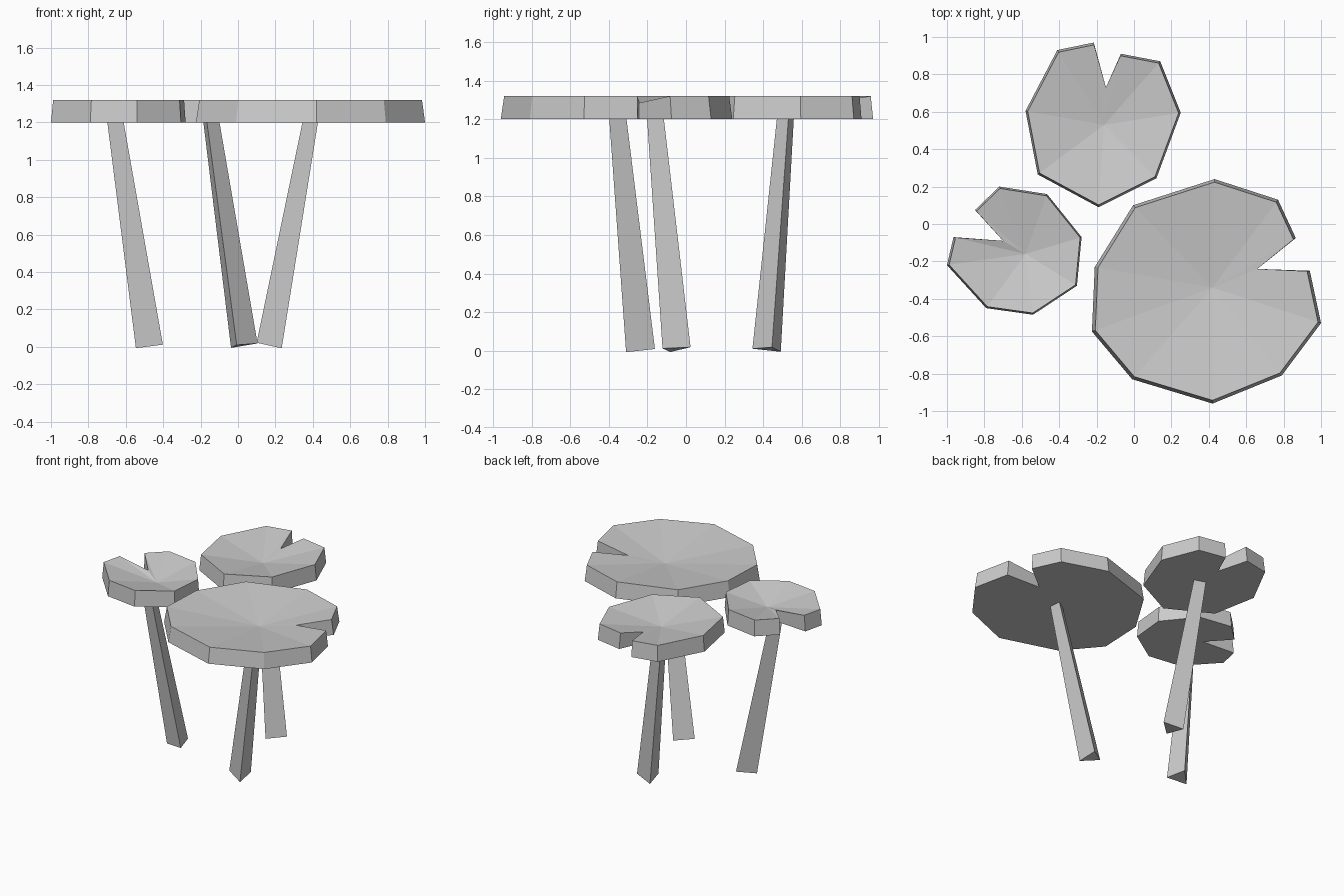
import bpy, bmesh, math
from mathutils import Vector

if "Cube" in bpy.data.objects:
    bpy.data.objects.remove(bpy.data.objects["Cube"])

Z0, Z1, DIP = 1.2, 1.32, 1.25   # pad underside, rim, sunken centre


def finish(bm, name):
    bmesh.ops.recalc_face_normals(bm, faces=bm.faces)
    mesh = bpy.data.meshes.new(name)
    bm.to_mesh(mesh)
    bm.free()
    bpy.context.collection.objects.link(bpy.data.objects.new(name, mesh))


def pad(name, centre, notch, rim):
    """Notched leaf disc with a slightly narrower, dished top."""
    bm = bmesh.new()
    c = Vector(centre)
    pts = [Vector(p) for p in [notch] + rim]
    low = [bm.verts.new((p.x, p.y, Z0)) for p in pts]
    high = []
    for i, p in enumerate(pts):
        q = c + (p - c) * 0.972 if i else p
        high.append(bm.verts.new((q.x, q.y, Z1 if i else 1.285)))
    mid = bm.verts.new((c.x, c.y, DIP))
    bottom = bm.verts.new((c.x, c.y, Z0))
    for i in range(len(pts)):
        j = (i + 1) % len(pts)
        bm.faces.new((low[i], low[j], high[j], high[i]))
        bm.faces.new((high[i], high[j], mid))
        bm.faces.new((low[j], low[i], bottom))
    finish(bm, name)


def stem(name, base, top, phase):
    """Leaning, tapered three-sided stalk cut square to its axis."""
    bm = bmesh.new()
    a, b = Vector((*base, 0.008)), Vector((*top, Z0))
    turn = Vector((0, 0, 1)).rotation_difference(b - a)
    rings = []
    for t, r in ((0, 0.087), (1.02, 0.051)):
        ring = []
        for k in range(3):
            ang = math.radians(phase + 120 * k)
            off = turn @ Vector((r * math.cos(ang), r * math.sin(ang), 0))
            ring.append(bm.verts.new(a.lerp(b, t) + off))
        rings.append(ring)
    lo, hi = rings
    bm.faces.new(lo[::-1])
    bm.faces.new(hi)
    for i in range(3):
        j = (i + 1) % 3
        bm.faces.new((lo[i], lo[j], hi[j], hi[i]))
    finish(bm, name)


# Leaf pads: outlines run round from the notch
pad("large_pad", (0.42, -0.34), (0.66, -0.24),
    [(0.94, -0.25), (1.0, -0.53), (0.79, -0.81), (0.42, -0.96), (-0.01, -0.83),
     (-0.225, -0.575), (-0.21, -0.23), (-0.005, 0.10), (0.43, 0.24),
     (0.77, 0.13), (0.865, -0.075)])
pad("medium_pad", (-0.16, 0.53), (-0.15, 0.73),
    [(-0.07, 0.91), (0.14, 0.87), (0.25, 0.595), (0.12, 0.245), (-0.19, 0.09),
     (-0.515, 0.265), (-0.58, 0.605), (-0.41, 0.93), (-0.215, 0.97)])
pad("small_pad", (-0.58, -0.16), (-0.70, -0.09),
    [(-0.85, 0.075), (-0.72, 0.20), (-0.465, 0.16), (-0.28, -0.07),
     (-0.305, -0.33), (-0.54, -0.485), (-0.79, -0.45), (-1.0, -0.22),
     (-0.965, -0.07)])

# Stalks
stem("large_stem", (0.185, -0.24), (0.397, -0.355), -55)
stem("medium_stem", (0.02, 0.427), (-0.15, 0.52), 12)
stem("small_stem", (-0.463, -0.06), (-0.648, -0.165), -45)
